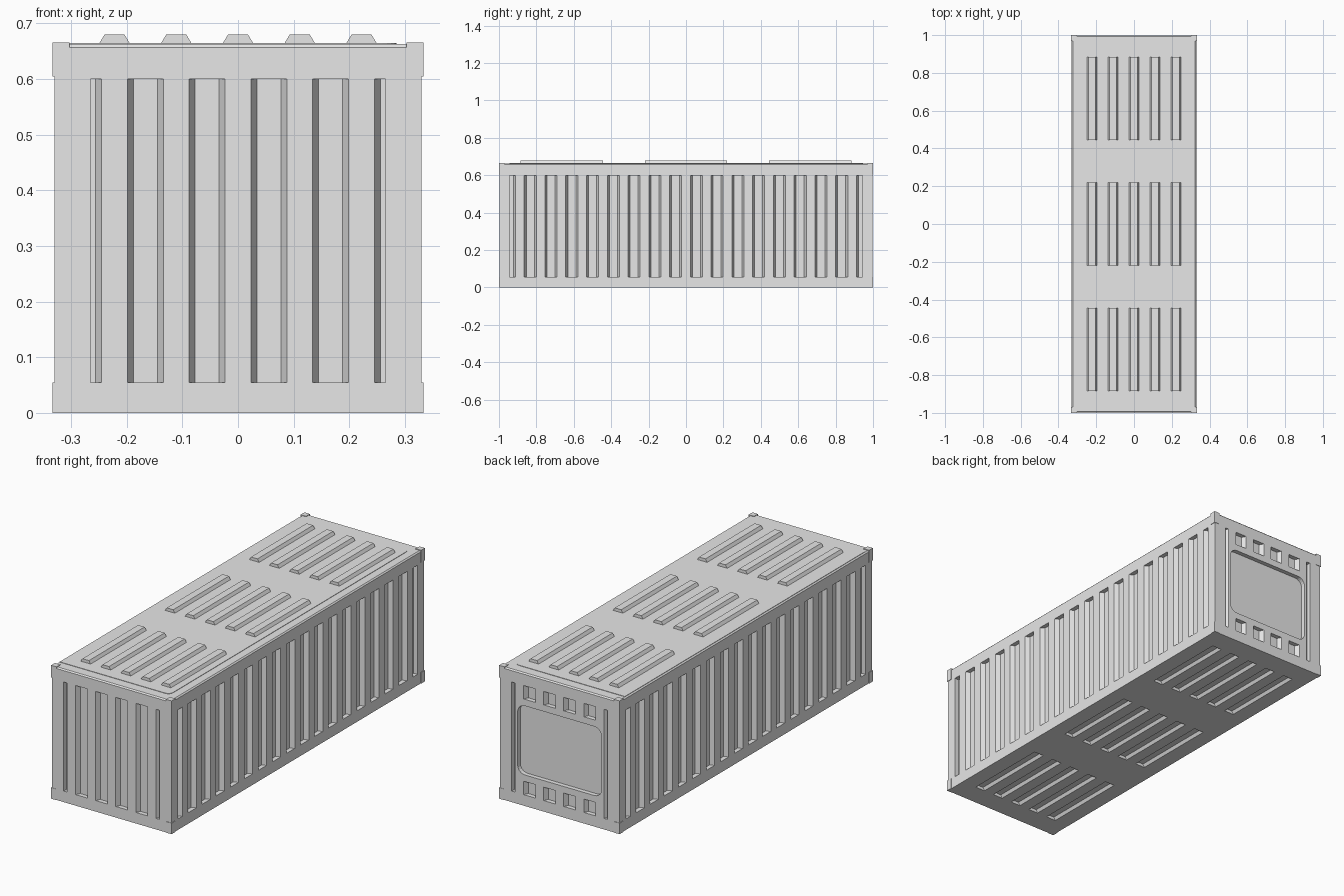
import bpy, bmesh, math
from mathutils import Matrix, Vector

if "Cube" in bpy.data.objects:
    bpy.data.objects.remove(bpy.data.objects["Cube"], do_unlink=True)

HALF_X, HALF_Y, TOP = 0.33, 0.998, 0.663
PITCH, RIB_HALF, SLOPE, DEPTH = 0.111, 0.0325, 0.011, 0.022
LOW, HIGH = 0.055, 0.6

grey = bpy.data.materials.new("painted_grey")
grey.use_nodes = True
colour = (0.8, 0.8, 0.8, 1)
grey.diffuse_color = colour
grey.node_tree.nodes["Principled BSDF"].inputs["Base Color"].default_value = colour


def make_object(name, bm):
    bmesh.ops.recalc_face_normals(bm, faces=bm.faces)
    mesh = bpy.data.meshes.new(name)
    bm.to_mesh(mesh)
    bm.free()
    mesh.materials.append(grey)
    obj = bpy.data.objects.new(name, mesh)
    bpy.context.collection.objects.link(obj)
    return obj


def prism(bm, points, along):
    """Extrude a closed outline along a vector."""
    a = [bm.verts.new(p) for p in points]
    b = [bm.verts.new(Vector(p) + Vector(along)) for p in points]
    bm.faces.new(a)
    bm.faces.new(b)
    for i in range(len(a)):
        j = (i + 1) % len(a)
        bm.faces.new((a[i], a[j], b[j], b[i]))


def box(bm, lo, hi):
    (x0, y0, z0), (x1, y1, z1) = lo, hi
    prism(bm, [(x0, y0, z0), (x1, y0, z0), (x1, y1, z0), (x0, y1, z0)], (0, 0, z1 - z0))


def rounded_rect(u0, u1, v0, v1, r, round_left=True):
    """Outline of a rectangle with rounded corners."""
    pts = []
    for cu, cv, start in ((u1 - r, v1 - r, 0), (u0 + r, v1 - r, 90),
                          (u0 + r, v0 + r, 180), (u1 - r, v0 + r, 270)):
        if cu < (u0 + u1) / 2 and not round_left:
            pts.append((u0, v1 if start == 90 else v0))
            continue
        for k in range(6):
            t = math.radians(start + 18 * k)
            pts.append((cu + r * math.cos(t), cv + r * math.sin(t)))
    return pts


def flute(bm, wall, centre, limit, z0=LOW, z1=HIGH):
    """Trapezoid wall recess, clipped at the end of the corrugated area."""
    a, b = centre - RIB_HALF, centre + RIB_HALF
    s0 = 0 if a < -limit else SLOPE
    s1 = 0 if b > limit else SLOPE
    a, b = max(a, -limit), min(b, limit)
    angle, dist = wall
    turn = Matrix.Rotation(math.radians(angle), 3, "Z")
    outline = [(a, -0.01), (a, 0), (a + s0, DEPTH), (b - s1, DEPTH), (b, 0), (b, -0.01)]
    prism(bm, [turn @ Vector((u, d - dist, z0)) for u, d in outline], (0, 0, z1 - z0))


def sheet_ribs(bm, z):
    """Three rows of five lengthwise pressed ribs."""
    for y in (-0.665, 0, 0.665):
        for i in range(-2, 3):
            x = i * PITCH
            outline = [(-0.027, -0.004), (-0.027, 0), (-0.018, 0.015),
                       (0.018, 0.015), (0.027, 0), (0.027, -0.004)]
            prism(bm, [(x + u, y - 0.22, z + v) for u, v in outline], (0, 0.44, 0))


# Main body with softened roof edges
bm = bmesh.new()
box(bm, (-HALF_X, -HALF_Y, 0), (HALF_X, HALF_Y, TOP))
top_edges = [e for e in bm.edges if all(v.co.z > 0.5 for v in e.verts)]
bmesh.ops.bevel(bm, geom=top_edges, offset=0.006, segments=1, affect="EDGES")
body = make_object("container_body", bm)

# Recesses in the walls and the underside
bm = bmesh.new()
front, back = (0, HALF_Y), (180, HALF_Y)
for angle in (90, -90):
    for i in range(18):
        flute(bm, (angle, HALF_X), (i - 8.5) * PITCH, 0.945)
for i in range(6):
    centre = (i - 2.5) * PITCH
    flute(bm, front, centre, 0.265)
    if i in (0, 5):
        flute(bm, back, centre, 0.265)
    else:
        flute(bm, back, centre, 0.265, LOW, 0.122)
        flute(bm, back, centre, 0.265, 0.533, HIGH)
# Rounded panel on the back
prism(bm, [(u, HALF_Y - DEPTH, v) for u, v in rounded_rect(-0.232, 0.232, 0.155, 0.5, 0.04)],
      (0, DEPTH + 0.01, 0))
sheet_ribs(bm, 0)
cutter = make_object("recess_cutter", bm)
cutter.hide_render = True

cut = body.modifiers.new("recesses", "BOOLEAN")
cut.operation = "DIFFERENCE"
cut.solver = "EXACT"
cut.object = cutter
bpy.context.view_layer.objects.active = body
bpy.ops.object.modifier_apply(modifier=cut.name)
bpy.data.objects.remove(cutter, do_unlink=True)

# Roof sheet and its raised ribs
bm = bmesh.new()
outline = rounded_rect(-0.324, 0.285, -0.945, 0.945, 0.025, round_left=False)
prism(bm, [(u, v, TOP - 0.003) for u, v in outline], (0, 0, 0.005))
make_object("roof_sheet", bm)
bm = bmesh.new()
sheet_ribs(bm, TOP + 0.002)
make_object("roof_ribs", bm)

# Corner blocks
bm = bmesh.new()
for sx in (-1, 1):
    for sy in (-1, 1):
        for z0, z1 in ((0, LOW), (0.605, 0.666)):
            xs, ys = sorted((sx * 0.303, sx * 0.333)), sorted((sy * 0.97, sy))
            box(bm, (xs[0], ys[0], z0), (xs[1], ys[1], z1))
make_object("corner_blocks", bm)
